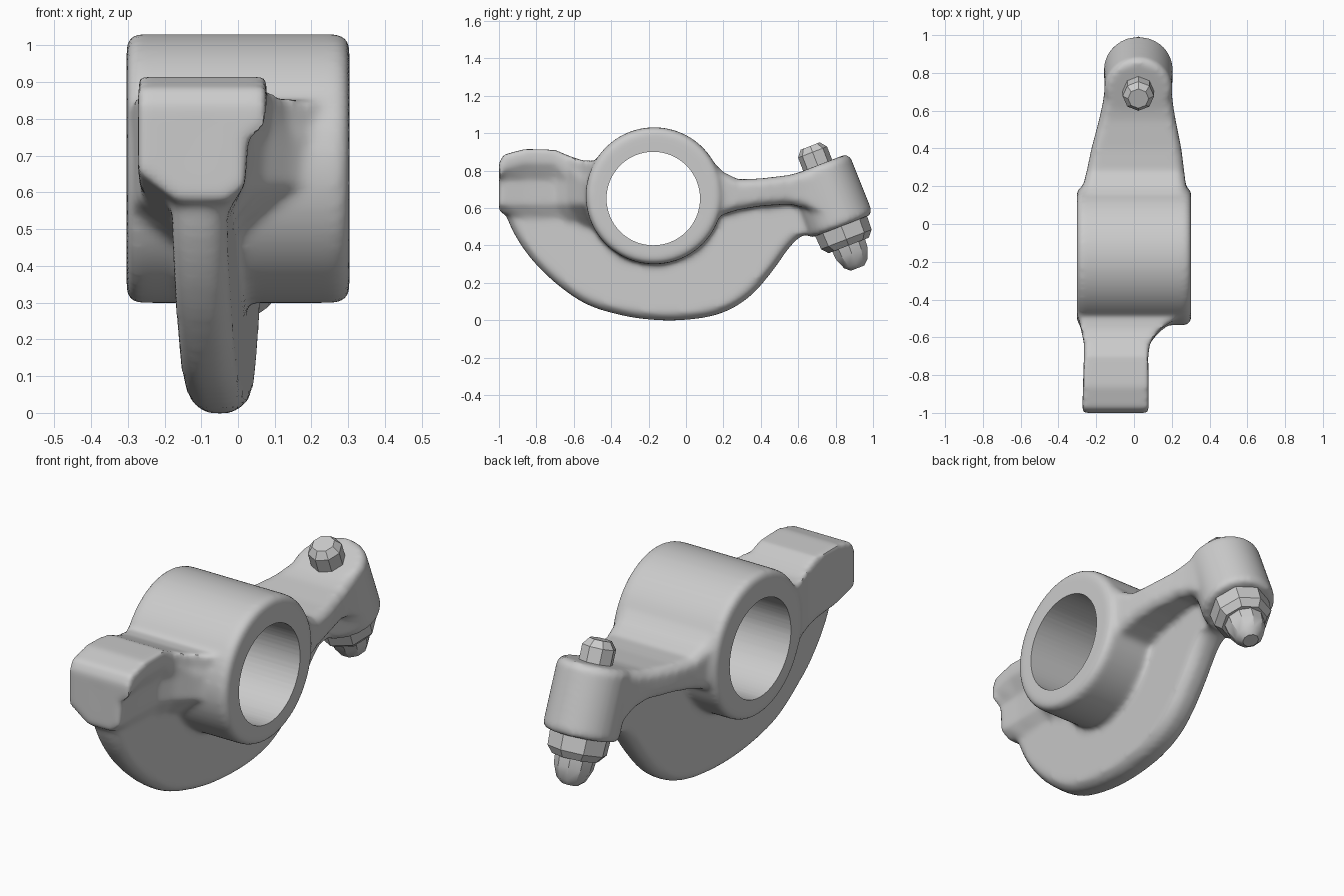
import bpy, bmesh, math
from mathutils import Vector, Matrix

if "Cube" in bpy.data.objects:
    bpy.data.objects.remove(bpy.data.objects["Cube"])


def finish(bm, name):
    bmesh.ops.recalc_face_normals(bm, faces=bm.faces)
    me = bpy.data.meshes.new(name)
    bm.to_mesh(me)
    bm.free()
    ob = bpy.data.objects.new(name, me)
    bpy.context.collection.objects.link(ob)
    return ob


def activate(ob):
    bpy.ops.object.select_all(action='DESELECT')
    ob.select_set(True)
    bpy.context.view_layer.objects.active = ob


def loft(name, rings):
    """Closed skin through rings that have equal point counts."""
    bm = bmesh.new()
    vs = [[bm.verts.new(p) for p in r] for r in rings]
    n = len(vs[0])
    for a, b in zip(vs, vs[1:]):
        for i in range(n):
            j = (i + 1) % n
            bm.faces.new((a[i], a[j], b[j], b[i]))
    bm.faces.new(vs[0])
    bm.faces.new(vs[-1])
    return finish(bm, name)


def turned(name, profile, centre, axis, sides):
    """Turned solid; profile is (distance along axis, radius)."""
    rot = Vector((0, 0, 1)).rotation_difference(Vector(axis)).to_matrix()
    rings = []
    for t, r in profile:
        rings.append([Vector(centre) + rot @ Vector((
            r * math.cos(2 * math.pi * i / sides),
            r * math.sin(2 * math.pi * i / sides), t)) for i in range(sides)])
    return loft(name, rings)


def curve(pts, steps=4):
    """Smooth open curve through the points."""
    out = []
    p = [Vector(q) for q in [pts[0]] + pts + [pts[-1]]]
    for a, b, c, d in zip(p, p[1:], p[2:], p[3:]):
        for k in range(steps):
            t = k / steps
            out.append(0.5 * (2 * b + (c - a) * t + (2 * a - 5 * b + 4 * c - d) * t * t
                              + (3 * b - a - 3 * c + d) * t ** 3))
    return out + [p[-1]]


# Bearing hub
HUB = (0, -0.17, 0.665)
hub = turned("rocker_body", [(-0.303, 0.345), (-0.28, 0.366), (0.275, 0.366), (0.303, 0.345)],
             HUB, (1, 0, 0), 64)

# Curved web below the hub, slightly skewed across its length
belly = curve([(-0.995, 0.80), (-0.98, 0.62), (-0.90, 0.43), (-0.76, 0.255), (-0.56, 0.10),
               (-0.36, 0.03), (-0.15, 0.0), (0.06, 0.008), (0.22, 0.05), (0.35, 0.135),
               (0.46, 0.26), (0.55, 0.385), (0.62, 0.45), (0.70, 0.46)])
outline = [tuple(p) for p in belly] + [(0.75, 0.68), (0.3, 0.68), (-0.2, 0.6), (-0.6, 0.72)]
skew = lambda y: -0.045 + 0.065 * y
web_rings = []
c = Vector((-0.15, 0.55))
for dx, inset in ((-0.075, 0.035), (-0.045, 0.007), (-0.025, 0), (0.025, 0), (0.045, 0.007), (0.075, 0.035)):
    ring = []
    for y, z in outline:
        d = (c - Vector((y, z))).normalized() * inset
        ring.append((skew(y) + dx, y + d.x, z + d.y))
    web_rings.append(ring)
web = loft("web", web_rings)

# Valve arm: y, left, right, bottom, top
arm_rings = []
for y, x0, x1, z0, z1 in ((0.02, -0.29, 0.29, 0.50, 0.88), (0.13, -0.285, 0.285, 0.53, 0.86),
                          (0.20, -0.27, 0.275, 0.565, 0.79), (0.28, -0.25, 0.265, 0.59, 0.752),
                          (0.40, -0.225, 0.25, 0.61, 0.757), (0.55, -0.185, 0.22, 0.62, 0.775),
                          (0.64, -0.165, 0.205, 0.60, 0.80), (0.75, -0.15, 0.195, 0.54, 0.82)):
    e = 0.03
    arm_rings.append([(x0 + e, y, z0), (x1 - e, y, z0), (x1, y, z0 + e), (x1, y, z1 - e),
                      (x1 - e, y, z1), (x0 + e, y, z1), (x0, y, z1 - e), (x0, y, z0 + e)])
arm = loft("arm", arm_rings)

# Cam pad: y, top, right edge at top, right edge at waist, left edge, underside
pad_rings = []
for y, zt, xt, xw, xl, zb in ((-1.0, 0.84, 0.075, 0.03, -0.27, 0.58), (-0.975, 0.885, 0.078, 0.03, -0.273, 0.57),
                              (-0.86, 0.915, 0.078, 0.025, -0.27, 0.54), (-0.70, 0.91, 0.075, 0.03, -0.265, 0.52),
                              (-0.63, 0.88, 0.085, 0.075, -0.265, 0.50), (-0.56, 0.855, 0.135, 0.15, -0.28, 0.49),
                              (-0.49, 0.85, 0.24, 0.25, -0.295, 0.46), (-0.45, 0.85, 0.26, 0.27, -0.295, 0.46)):
    pad_rings.append([(xl, y, zt), (xt, y, zt), (xt, y, zt - 0.07), (xw, y, 0.75),
                      (xw - 0.01, y, 0.62), (-0.03, y, zb), (-0.165, y, zb), (xl, y, zb + 0.08)])
pad = loft("pad", pad_rings)

# Tilted boss at the arm end
BOSS = (0.023, 0.767, 0.665)
AXIS = Vector((0, -0.36, 0.93)).normalized()
boss = turned("boss", [(-0.175, 0.17), (-0.155, 0.183), (0.15, 0.18), (0.175, 0.16)], BOSS, AXIS, 40)

# Fuse the casting and soften its joins
activate(hub)
for ob in (web, arm, pad, boss):
    ob.select_set(True)
bpy.ops.object.join()
m = hub.modifiers.new("fuse", 'REMESH')
m.mode = 'VOXEL'
m.voxel_size = 0.014
m = hub.modifiers.new("soften", 'SMOOTH')
m.factor = 0.5
m.iterations = 9

# Bore through the hub
bore = turned("bore_cutter", [(-0.5, 0.25), (0.5, 0.25)], (0, -0.175, 0.65), (1, 0, 0), 64)
bore.hide_render = True
m = hub.modifiers.new("bore", 'BOOLEAN')
m.operation = 'DIFFERENCE'
m.solver = 'EXACT'
m.object = bore
activate(hub)
for m in list(hub.modifiers):
    bpy.ops.object.modifier_apply(modifier=m.name)
bpy.data.objects.remove(bore)

# Adjusting screw, lock nut and rounded tip
screw = turned("adjusting_screw", [(0.12, 0.083), (0.25, 0.083), (0.285, 0.055)], BOSS, AXIS, 8)
nut = turned("lock_nut", [(-0.285, 0.115), (-0.25, 0.145), (-0.15, 0.15)], BOSS, AXIS, 8)
tip = turned("screw_tip", [(-0.415, 0.04), (-0.39, 0.07), (-0.33, 0.095), (-0.27, 0.10)], BOSS, AXIS, 10)

for ob, angle in ((hub, 40), (screw, 30), (nut, 30), (tip, 30)):
    activate(ob)
    bpy.ops.object.shade_smooth_by_angle(angle=math.radians(angle))
